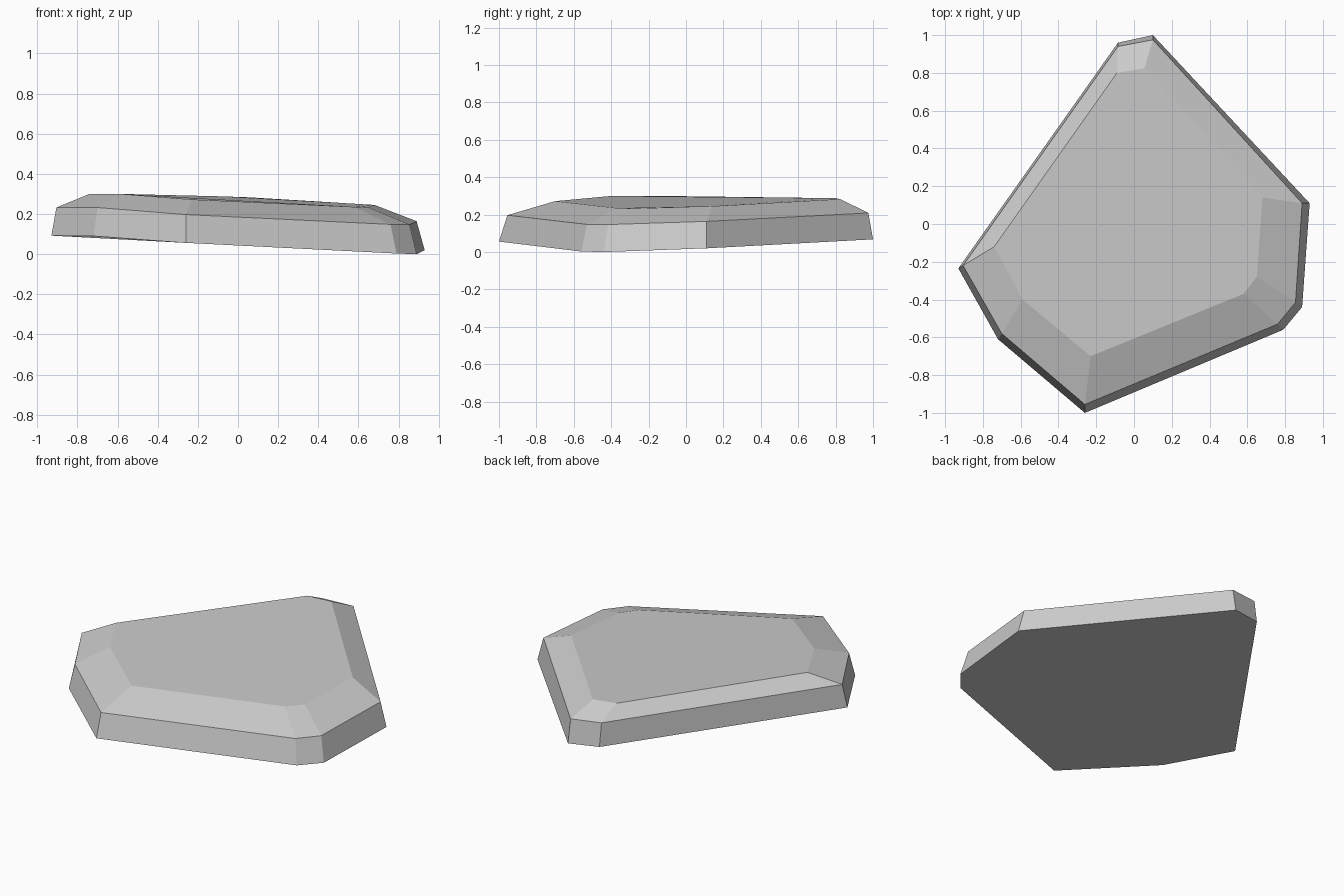
import bpy
import bmesh

default_cube = bpy.data.objects.get("Cube")
if default_cube:
    bpy.data.objects.remove(default_cube, do_unlink=True)


def make_material(name, colour):
    material = bpy.data.materials.new(name)
    material.use_nodes = True
    material.diffuse_color = colour
    material.node_tree.nodes["Principled BSDF"].inputs["Base Color"].default_value = colour
    return material


def loft_rings(name, rings, material):
    """Join stacked outlines with quads and close both ends."""
    bm = bmesh.new()
    loops = [[bm.verts.new(point) for point in ring] for ring in rings]
    for lower, upper in zip(loops, loops[1:]):
        count = len(lower)
        for i in range(count):
            j = (i + 1) % count
            bm.faces.new((lower[i], lower[j], upper[j], upper[i]))
    bm.faces.new(list(reversed(loops[0])))
    bm.faces.new(loops[-1])
    bmesh.ops.recalc_face_normals(bm, faces=bm.faces[:])
    mesh = bpy.data.meshes.new(name)
    bm.to_mesh(mesh)
    bm.free()
    mesh.materials.append(material)
    slab = bpy.data.objects.new(name, mesh)
    bpy.context.scene.collection.objects.link(slab)
    return slab


# Outlines run anticlockwise from the right-hand corner
base_outline = [
    (-.93, -.235, .092), (-.72, -.61, .09), (-.26, -1, .056), (.79, -.56, .003),
    (.89, -.44, 0), (.93, .11, .02), (.1, 1, .068), (-.085, .96, .08),
]
shoulder_outline = [
    (-.905, -.22, .232), (-.7, -.58, .232), (-.26, -.955, .197), (.76, -.53, .148),
    (.855, -.415, .147), (.89, .11, .164), (.1, .975, .209), (-.085, .94, .22),
]
top_outline = [
    (-.74, -.12, .3), (-.59, -.4, .3), (-.23, -.7, .272), (.58, -.37, .235),
    (.65, -.28, .232), (.68, .14, .245), (.055, .825, .283), (-.09, .8, .288),
]

# Flat stone slab with tapered sides and a broad chamfer
stone_grey = make_material("stone grey", (.6, .6, .6, 1))
loft_rings("stone_slab", [base_outline, shoulder_outline, top_outline], stone_grey)
